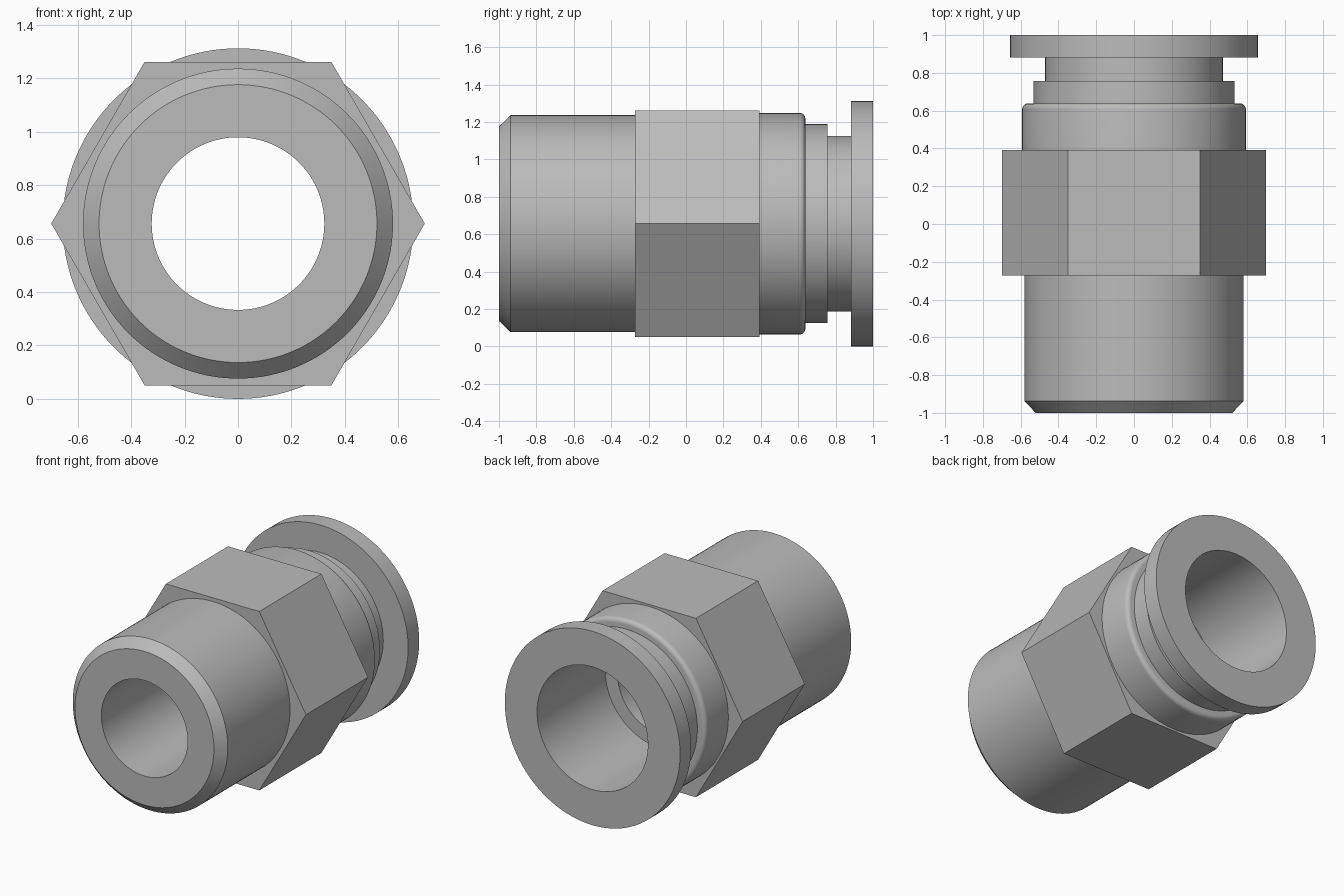
import bpy, bmesh, math

if "Cube" in bpy.data.objects:
    bpy.data.objects.remove(bpy.data.objects["Cube"], do_unlink=True)

AXIS_Z = 0.656
ROUND = 128

metal = bpy.data.materials.new("grey metal")
metal.use_nodes = True
GREY = (0.5, 0.5, 0.5, 1)
metal.diffuse_color = GREY
metal.node_tree.nodes["Principled BSDF"].inputs["Base Color"].default_value = GREY


def turned(name, profile, sides=ROUND):
    """Revolve a closed (radius, y) profile around the lengthwise axis."""
    bm = bmesh.new()
    rings = []
    for i in range(sides):
        a = math.tau * i / sides
        rings.append([bm.verts.new((r * math.cos(a), y, AXIS_Z + r * math.sin(a)))
                      for r, y in profile])
    n = len(profile)
    for i, ring in enumerate(rings):
        nxt = rings[(i + 1) % sides]
        for j in range(n):
            k = (j + 1) % n
            bm.faces.new((ring[j], ring[k], nxt[k], nxt[j]))
    bmesh.ops.recalc_face_normals(bm, faces=bm.faces)
    mesh = bpy.data.meshes.new(name)
    bm.to_mesh(mesh)
    bm.free()
    mesh.materials.append(metal)
    obj = bpy.data.objects.new(name, mesh)
    bpy.context.collection.objects.link(obj)
    bpy.ops.object.select_all(action='DESELECT')
    obj.select_set(True)
    bpy.context.view_layer.objects.active = obj
    bpy.ops.object.shade_smooth_by_angle(angle=math.radians(30))
    return obj


# Main body: chamfered spigot, shoulder with rounded rear rim, stepped bore
FILLET = 0.03
rim = [(0.592 - FILLET + FILLET * math.cos(t), 0.638 - FILLET + FILLET * math.sin(t))
       for t in (math.pi / 2 * s / 6 for s in range(7))]
turned("body", [(0.323, -1), (0.52, -1), (0.58, -0.938), (0.58, 0.1), (0.592, 0.1)]
       + rim + [(0.44, 0.638), (0.44, 0.27), (0.323, 0.27)])

# Hexagonal wrench collar around the body
turned("hex_nut", [(0.5, -0.272), (0.699, -0.272), (0.699, 0.393), (0.5, 0.393)], 6)

# Retaining sleeve seated in the rear of the body
turned("retaining_sleeve", [(0.44, 0.6), (0.532, 0.6), (0.532, 0.757), (0.44, 0.757)])

# Release collar: thin tube with a wide end flange
turned("release_collar", [(0.415, 0.26), (0.47, 0.26), (0.47, 0.882),
                          (0.656, 0.882), (0.656, 1), (0.415, 1)])
